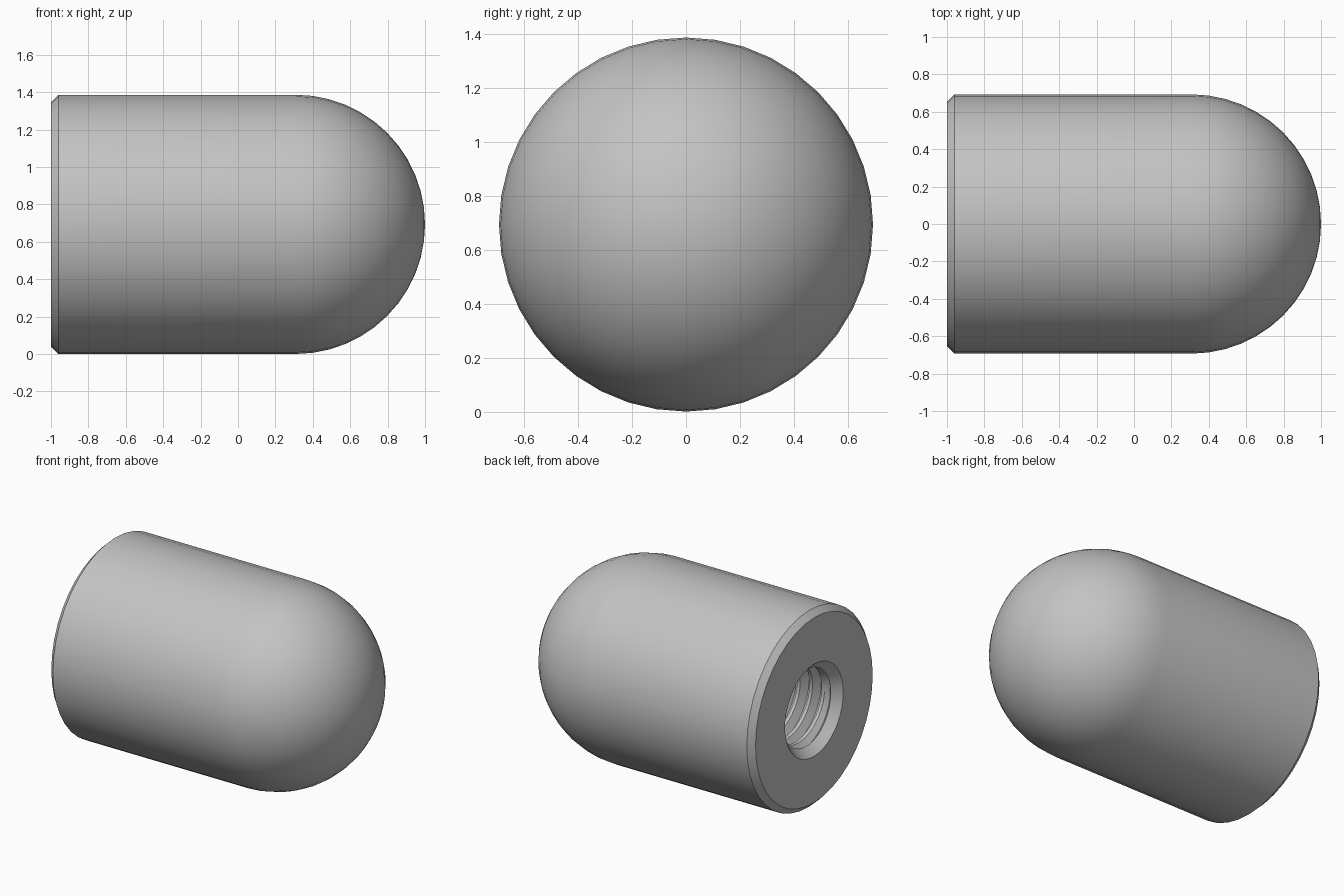
import bpy
import bmesh
from math import sin, cos, pi

old = bpy.data.objects.get("Cube")
if old:
    bpy.data.objects.remove(old, do_unlink=True)

SIDES = 40
RADIUS = 0.693
BEVEL = 0.04
FACE_X = -1.0
MINOR, MAJOR = 0.27, 0.325      # thread crest and root radii
MOUTH = 0.06                    # countersink depth
PITCH = 0.095
THREAD_START = FACE_X + MOUTH
THREAD_END = 0.1

bm = bmesh.new()


def point(x, r, i):
    a = 2 * pi * i / SIDES
    return bm.verts.new((x, r * cos(a), RADIUS + r * sin(a)))


def skin(rows):
    """Join neighbouring rows of points with quads."""
    for a, b in zip(rows, rows[1:]):
        for i in range(SIDES):
            bm.faces.new((a[i], a[i + 1], b[i + 1], b[i]))


def lathe(profile):
    skin([[point(x, r, i) for i in range(SIDES + 1)] for x, r in profile])


# Outer shell: domed nose, straight barrel, bevel, end face, countersink
dome = [(1 - RADIUS + RADIUS * cos(t), RADIUS * sin(t))
        for t in (pi / 2 * k / 12 for k in range(13))]
lathe(dome + [
    (FACE_X + BEVEL, RADIUS),
    (FACE_X, RADIUS - BEVEL),
    (FACE_X, MAJOR),
    (THREAD_START, MINOR),
])

# Threaded bore: rows follow a helix and fade out at both ends
rows = []
turns = int((THREAD_END - THREAD_START) / PITCH) + 3
for turn in range(-1, turns):
    for u, r in ((0, MINOR), (0.25, MINOR), (0.56, MAJOR), (0.69, MAJOR)):
        row = []
        for i in range(SIDES + 1):
            x = THREAD_START + PITCH * (turn + u + i / SIDES)
            x = min(max(x, THREAD_START), THREAD_END)
            gap = min(x - THREAD_START, THREAD_END - x)
            fade = min(1, gap / (PITCH * 0.5))
            row.append(point(x, MINOR + (r - MINOR) * fade, i))
        rows.append(row)
skin(rows)

# Conical drill point at the bottom of the bore
lathe([(THREAD_END, MINOR), (THREAD_END + 0.16, 0)])

bmesh.ops.remove_doubles(bm, verts=bm.verts[:], dist=0.0002)
bmesh.ops.recalc_face_normals(bm, faces=bm.faces[:])
mesh = bpy.data.meshes.new("domed_threaded_cap")
bm.to_mesh(mesh)
bm.free()

# Plain grey finish
grey = bpy.data.materials.new("grey")
grey.use_nodes = True
colour = (0.55, 0.55, 0.55, 1)
grey.diffuse_color = colour
grey.node_tree.nodes["Principled BSDF"].inputs["Base Color"].default_value = colour
mesh.materials.append(grey)

cap = bpy.data.objects.new("domed_threaded_cap", mesh)
bpy.context.collection.objects.link(cap)
bpy.ops.object.select_all(action="DESELECT")
cap.select_set(True)
bpy.context.view_layer.objects.active = cap
bpy.ops.object.shade_smooth_by_angle(angle=pi / 6)
